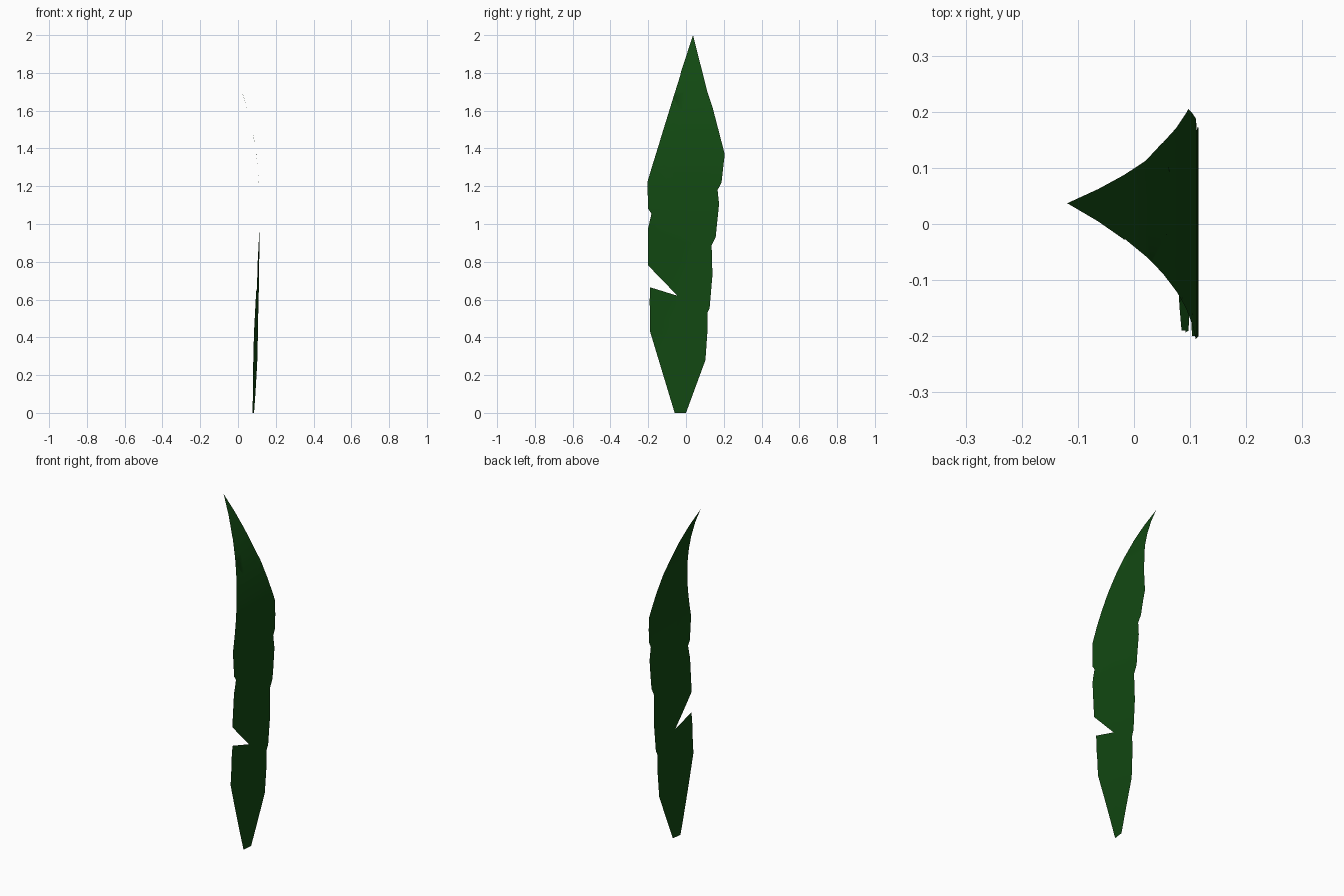
import bpy
import bmesh
from mathutils import Vector

cube = bpy.data.objects.get("Cube")
if cube:
    bpy.data.objects.remove(cube, do_unlink=True)


def make_material(name, colour):
    material = bpy.data.materials.new(name)
    material.use_nodes = True
    material.diffuse_color = colour
    shader = material.node_tree.nodes["Principled BSDF"]
    shader.inputs["Base Color"].default_value = colour
    shader.inputs["Roughness"].default_value = 0.8
    return material


# Jagged blade outline as (y, z), each side listed from the stem upwards
TIP = (.037, 2)
FRONT_EDGE = [(-.06, 0), (-.19, .43), (-.185, .45), (-.08, .38),
              (-.193, .57), (-.19, .665), (-.045, .62), (-.2, .78),
              (-.2, .98), (-.08, .905), (-.2, 1.08), (-.205, 1.22),
              (-.175, 1.32), (-.077, 1.2), (-.135, 1.45), (-.067, 1.67),
              (-.018, 1.575), (-.028, 1.8)]
BACK_EDGE = [(0, 0), (.103, .28), (.113, .425), (.055, .4),
             (.125, .555), (.14, .73), (.055, .725), (.157, .93),
             (.175, 1.105), (.11, 1.07), (.188, 1.22), (.205, 1.37),
             (.14, 1.62), (.093, 1.55), (.113, 1.7)]


def bend(co):
    """Lean and twist the lower blade, and curl the upper blade over."""
    low, high = max(0, 1 - co.z), max(0, co.z - 1)
    return .115 - .03 * low + .12 * low * co.y - .234 * high ** 2.56


def build_leaf_blade(material, bands=20):
    bm = bmesh.new()
    outline = BACK_EDGE + [TIP] + FRONT_EDGE[::-1]
    face = bm.faces.new([bm.verts.new((0, y, z)) for y, z in outline])
    bmesh.ops.triangulate(bm, faces=[face])

    # Cross cuts let the flat sheet follow the curve
    for i in range(1, bands):
        bmesh.ops.bisect_plane(
            bm, geom=bm.verts[:] + bm.edges[:] + bm.faces[:],
            plane_co=Vector((0, 0, 2 * i / bands)),
            plane_no=Vector((0, 0, 1)), dist=1e-5)
    bmesh.ops.triangulate(bm, faces=bm.faces[:])
    for vert in bm.verts:
        vert.co.x = bend(vert.co)
    for face in bm.faces:
        face.smooth = True
        if face.normal.x < 0:
            face.normal_flip()

    mesh = bpy.data.meshes.new("leaf_blade")
    bm.to_mesh(mesh)
    bm.free()
    mesh.materials.append(material)
    leaf = bpy.data.objects.new("leaf_blade", mesh)
    bpy.context.collection.objects.link(leaf)
    return leaf


build_leaf_blade(make_material("leaf green", (.006, .066, .006, 1)))
